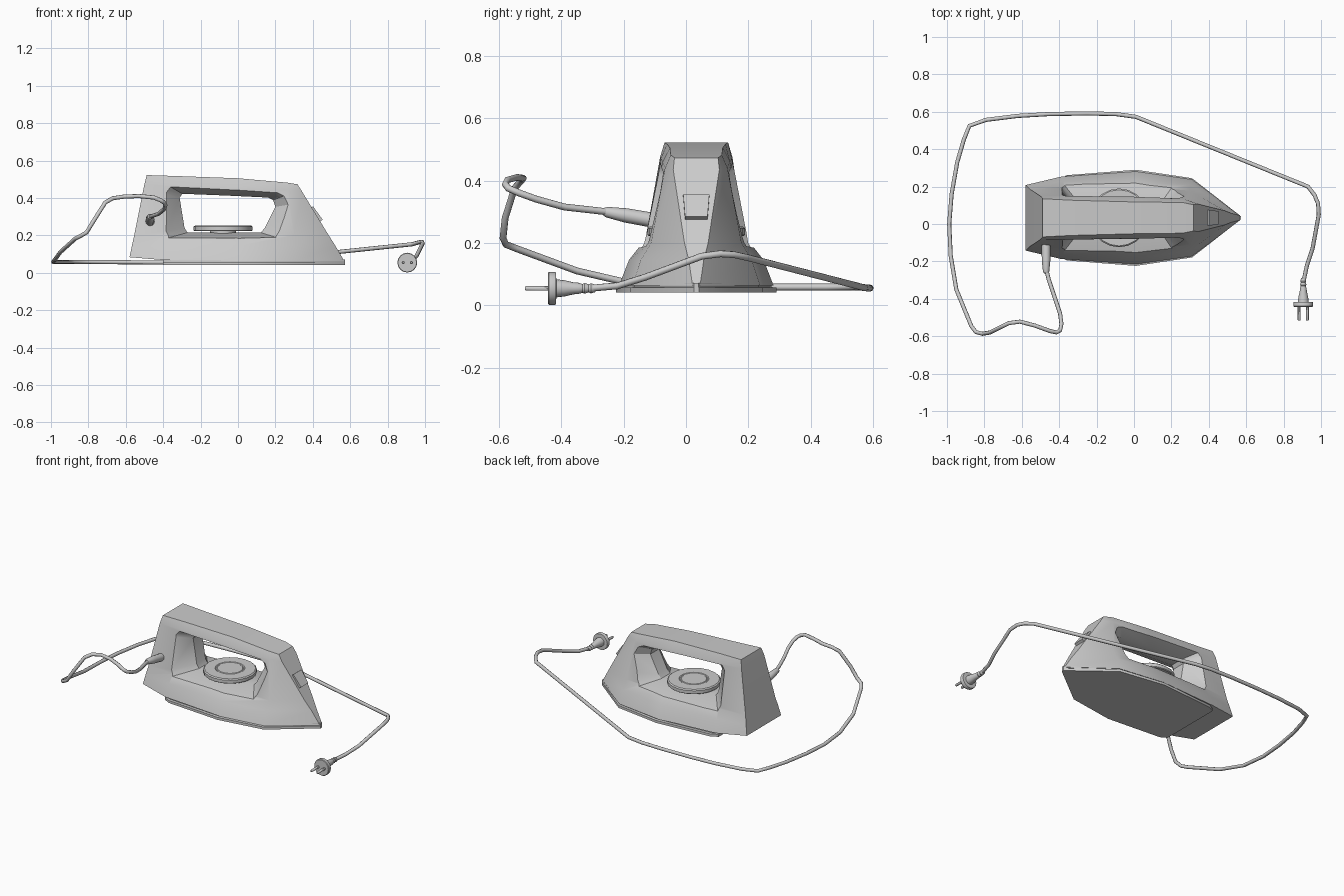
import bpy, bmesh, math

if "Cube" in bpy.data.objects:
    bpy.data.objects.remove(bpy.data.objects["Cube"])

CY = 0.033          # centre line of the iron


def finish(bm, name, angle=30):
    bmesh.ops.recalc_face_normals(bm, faces=bm.faces)
    me = bpy.data.meshes.new(name)
    bm.to_mesh(me)
    bm.free()
    ob = bpy.data.objects.new(name, me)
    bpy.context.collection.objects.link(ob)
    smooth(ob, angle)
    return ob


def smooth(ob, angle):
    bpy.ops.object.select_all(action='DESELECT')
    ob.select_set(True)
    bpy.context.view_layer.objects.active = ob
    bpy.ops.object.shade_smooth_by_angle(angle=math.radians(angle))


def loft(name, rings, angle=30):
    """Skin even-sized rings and close both ends with strips of quads."""
    bm = bmesh.new()
    vs = [[bm.verts.new(p) for p in r] for r in rings]
    n = len(rings[0])
    for a, b in zip(vs, vs[1:]):
        for i in range(n):
            j = (i + 1) % n
            bm.faces.new((a[i], a[j], b[j], b[i]))
    for r in (vs[0], vs[-1]):
        for i in range(n // 2 - 1):
            bm.faces.new((r[i], r[i + 1], r[n - 2 - i], r[n - 1 - i]))
    return finish(bm, name, angle)


def outline(stations):
    """Mirror (x, half width, z) stations about the centre line."""
    left = [(x, CY + w, z) for x, w, z in stations]
    right = [(x, CY - w, z) for x, w, z in reversed(stations)]
    return left + right


def lathe(name, profile, at, axis, sides=16):
    """Revolve (distance, radius) pairs about the y or z axis."""
    rings = []
    for d, r in profile:
        ring = []
        for i in range(sides):
            a = 2 * math.pi * i / sides
            u, v = r * math.cos(a), r * math.sin(a)
            off = (u, d, v) if axis == 'y' else (u, v, d)
            ring.append([at[k] + off[k] for k in range(3)])
        rings.append(ring)
    return loft(name, rings, 35)


# Housing: skirt, waist, shoulder and top, nose to heel
body = loft("housing", [
    outline([(.568, .012, .063), (.31, .205, .063), (.01, .248, .063), (-.39, .22, .067), (-.58, .175, .083)]),
    outline([(.52, .024, .145), (.30, .178, .145), (.01, .216, .145), (-.38, .195, .145), (-.567, .164, .145)]),
    outline([(.485, .038, .20), (.30, .145, .20), (.01, .173, .20), (-.37, .167, .20), (-.555, .152, .20)]),
    outline([(.342, .074, .435), (.27, .10, .44), (.0, .108, .46), (-.34, .114, .47), (-.50, .116, .475)]),
    outline([(.318, .070, .473), (.26, .082, .482), (.0, .085, .505), (-.33, .094, .517), (-.488, .102, .522)]),
])

# Hand opening: straight in the middle, flared toward both sides
hole = [(-.312, .40), (-.298, .422), (-.07, .413), (.16, .402), (.188, .388),
        (.2, .352), (.142, .238), (.122, .215), (-.27, .215), (-.286, .24)]


def hole_ring(y, flare):
    cx, cz = -.06, .32
    ring = []
    for x, z in hole:
        if flare:
            x = cx + (x - cx) * 1.8
            z = cz + (z - cz) * (2.1 if z > cz else 1.45)
        ring.append((x, CY + y, z))
    return ring


cutter = loft("opening_cutter", [hole_ring(-.26, 1), hole_ring(-.045, 0),
                                 hole_ring(.045, 0), hole_ring(.26, 1)])
cutter.hide_render = True
mod = body.modifiers.new("opening", 'BOOLEAN')
mod.operation = 'DIFFERENCE'
mod.solver = 'EXACT'
mod.object = cutter
bpy.context.view_layer.objects.active = body
bpy.ops.object.modifier_apply(modifier=mod.name)
bpy.data.objects.remove(cutter, do_unlink=True)
smooth(body, 32)

# Soleplate with a stepped upper edge
sole = [(.572, .008), (.31, .212), (.01, .257), (-.36, .228), (-.40, .205)]
loft("soleplate", [outline([(x, w * k, z) for x, w in sole])
                   for k, z in ((1, .04), (1, .056), (.94, .058), (.94, .072))])

# Temperature dial on its hub
lathe("dial_hub", [(.19, .07), (.225, .07)], (-.08, CY, 0), 'z', 16)
lathe("temperature_dial", [(.222, .152), (.226, .157), (.246, .157), (.252, .150),
                           (.252, .088), (.249, .084), (.249, .078), (.252, .074)],
      (-.08, CY, 0), 'z', 20)

# Spray nozzle on the nose
bm = bmesh.new()
bmesh.ops.create_cube(bm, size=1)
for v in bm.verts:
    v.co = (v.co.x * .088, v.co.y * (.084 if v.co.x < 0 else .072), v.co.z * .024)
nozzle = finish(bm, "spray_nozzle")
nozzle.location = (.417, CY, .3125)
nozzle.rotation_euler = (0, math.radians(54), 0)

# Cable sleeve leaving the side of the housing
sleeve = lathe("cable_sleeve", [(.03, .024), (-.07, .023), (-.13, .017), (-.14, .013)],
               (0, 0, 0), 'y', 12)
sleeve.location = (-.47, -.125, .276)
sleeve.rotation_euler = (math.radians(-10), 0, 0)

# Power cable
path = [(-.47, -.24, .298), (-.455, -.30, .305), (-.425, -.39, .315), (-.395, -.48, .34),
        (-.388, -.535, .36), (-.395, -.57, .375), (-.415, -.58, .388), (-.45, -.572, .402),
        (-.53, -.543, .41), (-.61, -.522, .407), (-.67, -.53, .398), (-.71, -.55, .375),
        (-.77, -.58, .28), (-.81, -.587, .215), (-.845, -.578, .195), (-.87, -.545, .182),
        (-.95, -.35, .11), (-.98, -.17, .068), (-.988, 0, .058), (-.975, .16, .058),
        (-.945, .33, .058), (-.91, .45, .058), (-.88, .525, .058), (-.79, .557, .058),
        (-.62, .578, .056), (-.45, .588, .055), (-.25, .591, .055), (-.10, .588, .055),
        (.01, .573, .056), (.93, .20, .152), (.965, .155, .162), (.984, .11, .165),
        (.988, .05, .157), (.955, -.13, .09), (.925, -.22, .062), (.908, -.30, .055)]
cu = bpy.data.curves.new("power_cable", 'CURVE')
cu.dimensions = '3D'
cu.bevel_depth = .011
cu.bevel_resolution = 2
cu.use_fill_caps = True
sp = cu.splines.new('POLY')
sp.points.add(len(path) - 1)
for p, co in zip(sp.points, path):
    p.co = (*co, 1)
sp.use_smooth = True
bpy.context.collection.objects.link(bpy.data.objects.new("power_cable", cu))

# Plug: ribbed neck, grip, round flange and two pins
lathe("plug_body", [(-.29, .012), (-.305, .016), (-.312, .013), (-.325, .017), (-.332, .014),
                    (-.345, .018), (-.36, .019), (-.39, .026), (-.416, .029), (-.417, .051),
                    (-.421, .053), (-.439, .053), (-.443, .050)],
      (.905, 0, .054), 'y', 16)
for side in (-1, 1):
    lathe("plug_pin", [(-.44, .008), (-.512, .008), (-.517, .005)],
          (.905 + side * .022, 0, .054), 'y', 10)
